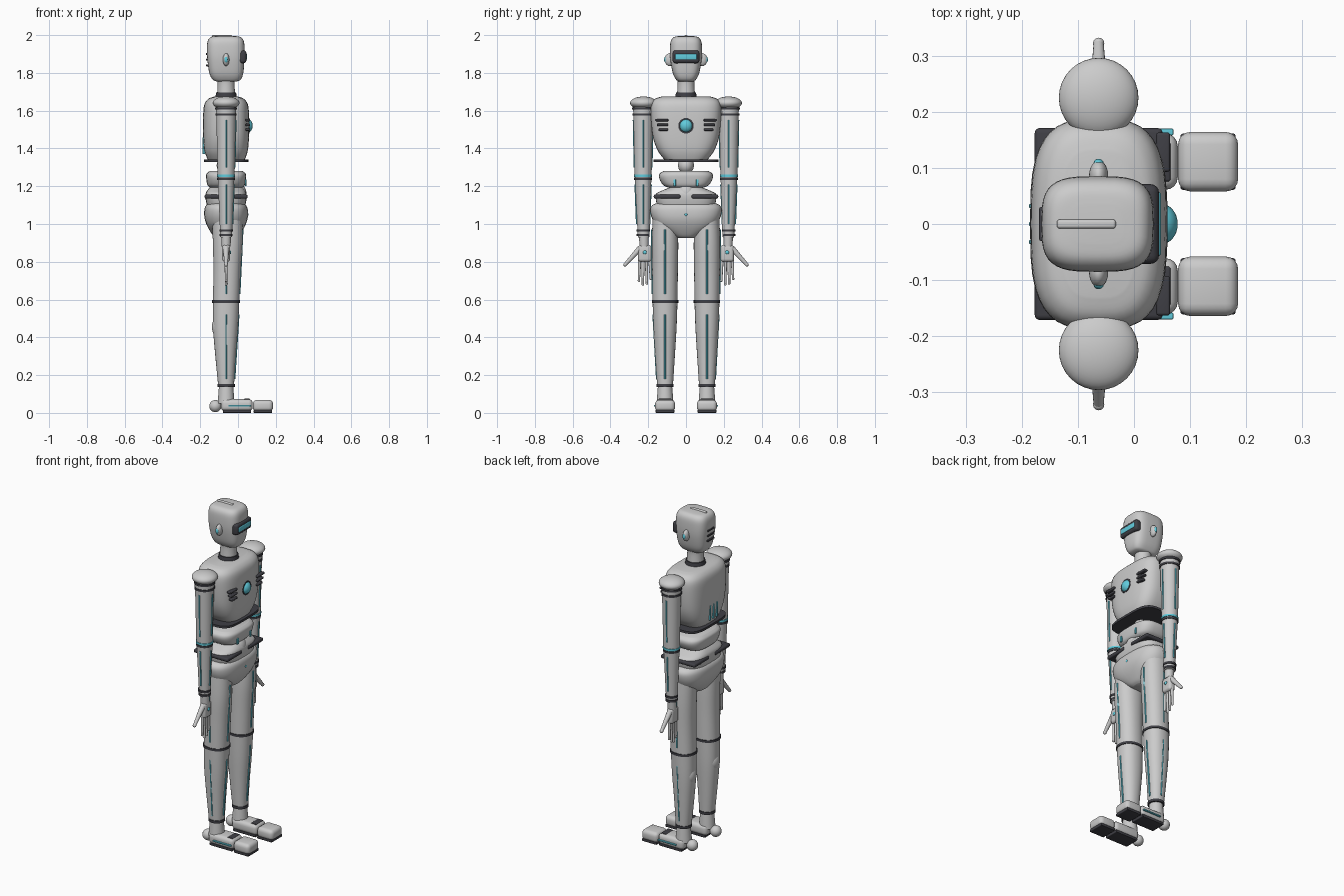
import bpy, bmesh, math
from mathutils import Vector

def material(name, col):
    m = bpy.data.materials.new(name)
    m.diffuse_color = col
    return m

DARK = material("dark_trim", (0.05, 0.05, 0.06, 1))
CYAN = material("cyan_glow", (0.12, 0.6, 0.72, 1))
AX = -0.063  # common body axis in x

def finish(bm, name, mat=None, angle=40):
    bmesh.ops.recalc_face_normals(bm, faces=bm.faces)
    me = bpy.data.meshes.new(name)
    bm.to_mesh(me)
    bm.free()
    ob = bpy.data.objects.new(name, me)
    bpy.context.collection.objects.link(ob)
    if mat:
        me.materials.append(mat)
    bpy.ops.object.select_all(action='DESELECT')
    ob.select_set(True)
    bpy.context.view_layer.objects.active = ob
    bpy.ops.object.shade_smooth_by_angle(angle=math.radians(angle))
    return ob

def loft(name, secs, power=2.0, mat=None, steps=5, seg=40):
    """Superellipse rings through sections (z, cx, cy, hx, hy), smoothly interpolated."""
    rows = []
    for i in range(len(secs) - 1):
        p = [Vector(secs[min(max(i + k, 0), len(secs) - 1)]) for k in (-1, 0, 1, 2)]
        for s in range(steps):
            t = s / steps
            rows.append(0.5 * (2 * p[1] + (p[2] - p[0]) * t + (2 * p[0] - 5 * p[1] + 4 * p[2] - p[3]) * t * t
                               + (3 * p[1] - p[0] - 3 * p[2] + p[3]) * t ** 3))
    rows.append(Vector(secs[-1]))
    bm = bmesh.new()
    rings = []
    for z, cx, cy, hx, hy in rows:
        ring = []
        for k in range(seg):
            c, s = math.cos(2 * math.pi * k / seg), math.sin(2 * math.pi * k / seg)
            ring.append(bm.verts.new((cx + hx * math.copysign(abs(c) ** (2 / power), c),
                                      cy + hy * math.copysign(abs(s) ** (2 / power), s), z)))
        rings.append(ring)
    for a, b in zip(rings, rings[1:]):
        for k in range(seg):
            bm.faces.new((a[k], a[(k + 1) % seg], b[(k + 1) % seg], b[k]))
    bm.faces.new(rings[0])
    bm.faces.new(rings[-1])
    return finish(bm, name, mat)

def box(name, c, size, bevel=0.0, mat=None):
    bm = bmesh.new()
    bmesh.ops.create_cube(bm, size=1)
    for v in bm.verts:
        v.co = Vector(c) + v.co * Vector(size)
    if bevel:
        bmesh.ops.bevel(bm, geom=bm.edges[:], offset=bevel, segments=4, profile=0.5, affect='EDGES')
    return finish(bm, name, mat)

def ball(name, c, r, mat=None):
    bm = bmesh.new()
    bmesh.ops.create_uvsphere(bm, u_segments=32, v_segments=20, radius=1)
    for v in bm.verts:
        v.co = Vector(c) + v.co * Vector(r)
    return finish(bm, name, mat)

def rod(name, a, b, r1, r2, mat=None, seg=28):
    a, b = Vector(a), Vector(b)
    bm = bmesh.new()
    bmesh.ops.create_cone(bm, cap_ends=True, segments=seg, radius1=r1, radius2=r2, depth=(b - a).length)
    q = (b - a).to_track_quat('Z', 'Y')
    for v in bm.verts:
        v.co = (a + b) / 2 + q @ v.co
    return finish(bm, name, mat)

# Head, visor, crest, rear slats
loft("head", [(1.755, -0.06, 0, 0.055, 0.04), (1.765, -0.06, 0, 0.075, 0.053), (1.80, -0.062, 0, 0.09, 0.07),
              (1.87, -0.064, 0, 0.098, 0.083), (1.93, -0.065, 0, 0.1, 0.085), (1.97, -0.065, 0, 0.095, 0.08),
              (1.99, -0.065, 0, 0.078, 0.063), (1.995, -0.065, 0, 0.045, 0.035)], 3.4)
box("visor", (0.022, 0, 1.885), (0.045, 0.142, 0.068), 0.015, DARK)
box("visor_light", (0.042, 0, 1.885), (0.012, 0.115, 0.03), 0.005, CYAN)
box("head_crest", (-0.085, 0, 1.993), (0.105, 0.016, 0.014), 0.005)
for z in (1.84, 1.87, 1.90):
    box("head_rear_slat", (-0.163, 0, z), (0.012, 0.06, 0.01), 0.003, DARK)

# Neck
loft("neck", [(1.66, AX, 0, 0.05, 0.05), (1.71, AX, 0, 0.046, 0.046), (1.75, AX, 0, 0.045, 0.045), (1.78, AX, 0, 0.05, 0.05)])
rod("neck_collar", (AX, 0, 1.665), (AX, 0, 1.695), 0.058, 0.053, DARK)

# Torso
loft("torso", [(1.33, -0.062, 0, 0.09, 0.1), (1.345, -0.062, 0, 0.1, 0.118), (1.39, -0.063, 0, 0.115, 0.15),
               (1.46, -0.063, 0, 0.121, 0.175), (1.56, -0.063, 0, 0.122, 0.186), (1.63, -0.063, 0, 0.116, 0.185),
               (1.662, -0.063, 0, 0.095, 0.165), (1.674, -0.063, 0, 0.065, 0.13)], 3.2)
loft("torso_base_plate", [(1.328, AX, 0, 0.118, 0.172), (1.341, AX, 0, 0.118, 0.172)], 4, DARK, 1)
ball("chest_light", (0.048, 0, 1.52), (0.03, 0.036, 0.036), CYAN)
rod("chest_ring", (0.04, 0, 1.52), (0.06, 0, 1.52), 0.041, 0.041, DARK)
for s in (-1, 1):
    for i, z in enumerate((1.55, 1.525, 1.50)):
        box("chest_vent", (0.052, s * (0.128 - 0.004 * i), z), (0.025, 0.07 - 0.01 * i, 0.013), 0.005, DARK)
for y in (-0.032, 0, 0.032):
    box("back_light", (-0.181, y, 1.415), (0.012, 0.007, 0.09), 0.002, CYAN)

# Waist and pelvis
ball("spine_joint", (AX, 0, 1.31), (0.05, 0.042, 0.045))
loft("abdomen", [(1.19, AX, 0, 0.08, 0.085), (1.205, AX, 0, 0.098, 0.12), (1.24, AX, 0, 0.105, 0.141),
                 (1.265, AX, 0, 0.104, 0.14), (1.28, AX, 0, 0.088, 0.12)], 3.2)
ball("belly_core", (AX + 0.02, 0, 1.16), (0.088, 0.065, 0.075))
loft("waist", [(1.09, AX, 0, 0.1, 0.15), (1.13, AX, 0, 0.108, 0.16), (1.16, AX, 0, 0.108, 0.158),
               (1.18, AX, 0, 0.098, 0.12), (1.2, AX, 0, 0.08, 0.07)], 3)
for s in (-1, 1):
    box("waist_trim", (AX, s * 0.1, 1.145), (0.228, 0.142, 0.022), 0.009, DARK)
    box("belly_light", (0.04, s * 0.06, 1.218), (0.008, 0.012, 0.035), 0.002, CYAN)
loft("pelvis", [(0.925, AX, 0, 0.05, 0.045), (0.94, AX, 0, 0.07, 0.075), (0.985, AX, 0, 0.098, 0.15), (1.03, AX, 0, 0.114, 0.18),
                (1.075, AX, 0, 0.115, 0.19), (1.1, AX, 0, 0.105, 0.178), (1.112, AX, 0, 0.085, 0.15)], 2.7)
ball("pelvis_light", (0.05, 0, 1.05), (0.006, 0.008, 0.008), CYAN)

for s in (-1, 1):
    # Ear pods
    ball("ear_pod", (AX, s * 0.086, 1.87), (0.017, 0.027, 0.034))
    ball("ear_light", (AX, s * 0.108, 1.87), (0.009, 0.008, 0.016), CYAN)

    # Shoulder and arm
    Y = s * 0.227
    ball("shoulder_cap", (AX, s * 0.225, 1.641), (0.071, 0.071, 0.034))
    ball("shoulder_joint", (AX, s * 0.17, 1.59), (0.04, 0.05, 0.04))
    rod("upper_arm", (AX, Y, 1.255), (AX, Y, 1.63), 0.045, 0.053)
    rod("forearm", (AX, s * 0.224, 0.93), (AX, Y, 1.25), 0.031, 0.044)
    for z, r, m in ((1.612, 0.058, DARK), (1.58, 0.056, DARK), (1.255, 0.048, CYAN), (1.24, 0.047, DARK),
                    (0.965, 0.036, DARK), (0.942, 0.034, DARK)):
        rod("arm_band", (AX, Y, z - 0.006), (AX, Y, z + 0.006), r, r, m)
    for a, b, ra, rb in ((1.3, 1.55, 0.046, 0.051), (1.0, 1.21, 0.034, 0.042)):
        for dx, dy in ((1, 0), (0, s), (0, -s)):
            rod("arm_light", (AX + dx * ra, Y + dy * ra, a), (AX + dx * rb, Y + dy * rb, b), 0.004, 0.004, CYAN, 8)

    # Hand
    H = s * 0.218
    rod("wrist", (AX, s * 0.222, 0.88), (AX, s * 0.223, 0.94), 0.024, 0.026)
    box("palm", (AX, H, 0.845), (0.042, 0.07, 0.09), 0.015)
    ball("palm_light", (AX + 0.021, H, 0.85), (0.006, 0.01, 0.01), CYAN)
    for i, tip in enumerate((0.70, 0.68, 0.685, 0.71)):
        y = H + (i - 1.5) * 0.018
        y2 = H + (i - 1.5) * 0.021
        rod("finger", (AX, y2, tip), (AX, y, 0.82), 0.006, 0.009, None, 14)
        ball("fingertip", (AX, y2, tip), (0.0065, 0.0065, 0.0065))
    rod("thumb", (AX, s * 0.322, 0.785), (AX, s * 0.24, 0.875), 0.009, 0.016, None, 16)
    ball("thumb_tip", (AX, s * 0.322, 0.785), (0.01, 0.01, 0.01))

    # Leg
    L = s * 0.111
    loft("thigh", [(0.585, AX, L, 0.07, 0.066), (0.75, AX + 0.005, L, 0.072, 0.068),
                   (0.9, AX + 0.008, L, 0.078, 0.07), (1.04, AX + 0.005, L, 0.08, 0.065)], 2.2)
    loft("shin", [(0.145, AX, L, 0.042, 0.042), (0.3, AX - 0.003, L, 0.054, 0.052),
                  (0.45, AX - 0.003, L, 0.066, 0.061), (0.59, AX, L, 0.07, 0.066)], 2.2)
    ball("calf", (AX - 0.043, L, 0.455), (0.032, 0.04, 0.055))
    loft("knee_band", [(0.583, AX, L, 0.074, 0.07), (0.597, AX, L, 0.074, 0.07)], 2.2, DARK, 1)
    rod("ankle_band", (AX, L, 0.138), (AX, L, 0.154), 0.046, 0.046, DARK)
    rod("ankle", (AX, L, 0.05), (AX, L, 0.15), 0.045, 0.037)
    for a, b, fa, fb, da, db in ((0.63, 0.97, 0.071, 0.087, 0.067, 0.07), (0.18, 0.52, 0.044, 0.066, 0.044, 0.063)):
        rod("leg_light_front", (AX + fa, L, a), (AX + fb, L, b), 0.005, 0.005, CYAN, 8)
        rod("leg_light_side", (AX, L + s * da, a), (AX, L + s * db, b), 0.004, 0.004, CYAN, 8)

    # Foot
    ball("heel", (-0.12, L, 0.036), (0.032, 0.032, 0.032))
    box("foot_body", (-0.006, L, 0.041), (0.168, 0.1, 0.064), 0.022)
    box("toe_block", (0.132, L, 0.038), (0.107, 0.106, 0.062), 0.022)
    box("foot_sole", (-0.005, L, 0.008), (0.15, 0.092, 0.016), 0.004, DARK)
    box("toe_sole", (0.132, L, 0.008), (0.098, 0.1, 0.016), 0.004, DARK)
    box("foot_instep", (0.048, L, 0.069), (0.034, 0.07, 0.012), 0.004, DARK)
    box("foot_light", (0.01, L + s * 0.053, 0.038), (0.12, 0.012, 0.008), 0.002, CYAN)
